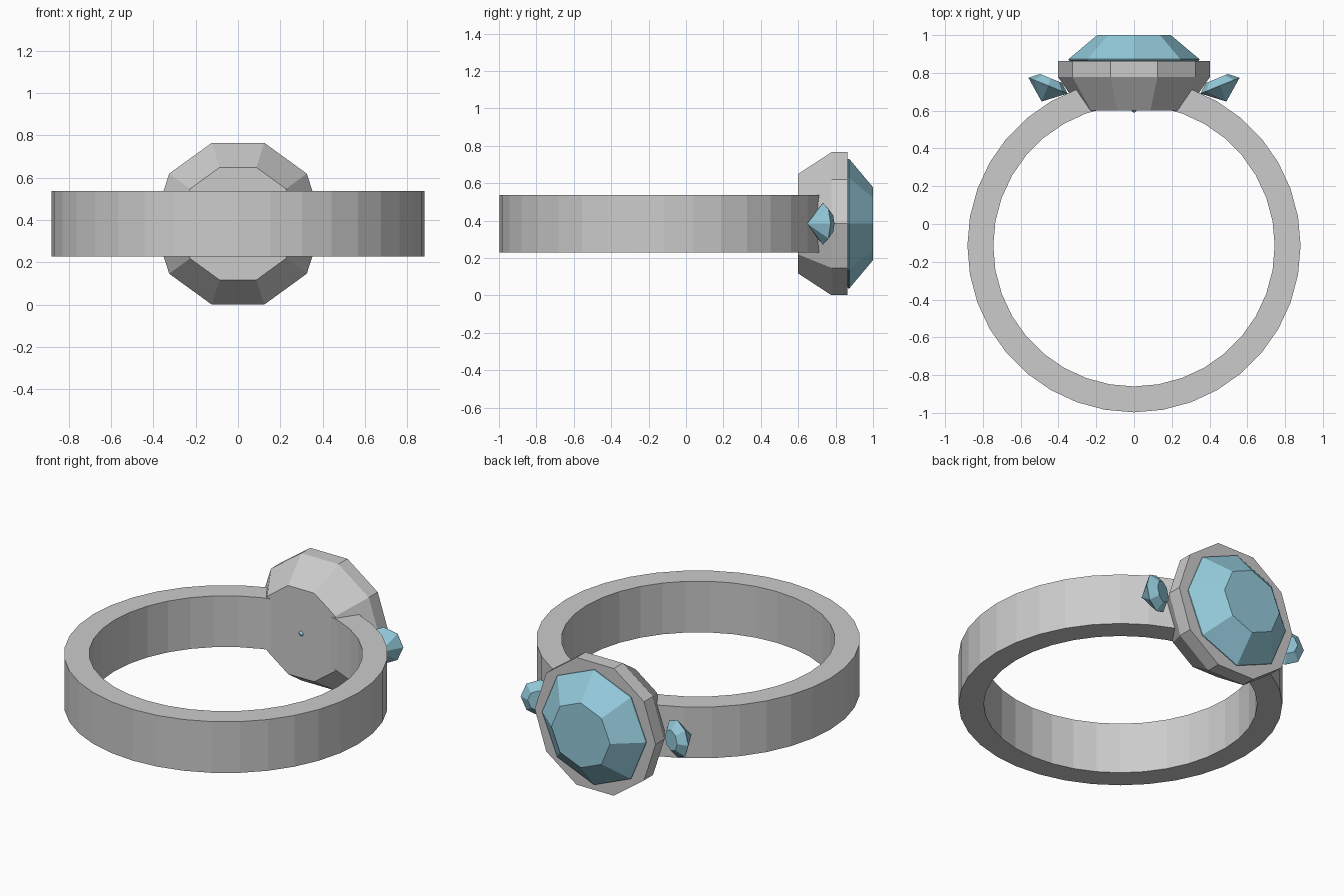
import bpy, bmesh, math
from mathutils import Matrix, Vector

if "Cube" in bpy.data.objects:
    bpy.data.objects.remove(bpy.data.objects["Cube"])

ZC = 0.383  # height of the ring's mid plane

stone = bpy.data.materials.new("pale_blue_stone")
stone.diffuse_color = (0.30, 0.60, 0.72, 1)
stone.use_nodes = True
stone.node_tree.nodes["Principled BSDF"].inputs["Base Color"].default_value = stone.diffuse_color


def lathe(name, profile, sides, matrix, mat=None, closed=False):
    """Revolve (radius, height) points about local z; radius 0 makes a tip."""
    bm = bmesh.new()
    rings = []
    for r, h in profile:
        if r == 0:
            rings.append([bm.verts.new((0, 0, h))] * sides)
        else:
            rings.append([bm.verts.new((r * math.cos(2 * math.pi * i / sides),
                                        r * math.sin(2 * math.pi * i / sides), h))
                          for i in range(sides)])
    pairs = list(zip(rings, rings[1:]))
    if closed:
        pairs.append((rings[-1], rings[0]))
    for a, b in pairs:
        for i in range(sides):
            j = (i + 1) % sides
            bm.faces.new(list(dict.fromkeys((a[i], a[j], b[j], b[i]))))
    if not closed:
        for r in (rings[0], rings[-1]):
            if len(set(r)) > 1:
                bm.faces.new(r)
    bmesh.ops.transform(bm, matrix=matrix, verts=bm.verts)
    bmesh.ops.recalc_face_normals(bm, faces=bm.faces)
    me = bpy.data.meshes.new(name)
    bm.to_mesh(me)
    bm.free()
    if mat:
        me.materials.append(mat)
    ob = bpy.data.objects.new(name, me)
    bpy.context.collection.objects.link(ob)
    return ob


def facing_back(pos, turn=0.0, scale=1.0):
    """Local z points to +y, then turns about world z."""
    return (Matrix.Translation(Vector(pos)) @ Matrix.Rotation(turn, 4, 'Z')
            @ Matrix.Rotation(-math.pi / 2, 4, 'X') @ Matrix.Scale(scale, 4))


# finger band
lathe("band", [(0.745, -0.154), (0.882, -0.154), (0.882, 0.154), (0.745, 0.154)],
      36, Matrix.Translation((0, -0.115, ZC)) @ Matrix.Rotation(math.pi / 2, 4, 'Z'),
      closed=True)

# ten-sided setting
lathe("setting", [(0.28, 0.60), (0.402, 0.778), (0.402, 0.863)], 10,
      facing_back((0, 0, ZC)))

# cut stones: tip, girdle, table
gem = [(0, -0.285), (0.346, -0.005), (0.346, 0.0), (0.195, 0.127)]
lathe("main_stone", gem, 8, facing_back((0, 0.873, ZC)), stone)
for side, label in ((1, "right"), (-1, "left")):
    lathe(label + "_stone", gem, 8,
          facing_back((side * 0.455, 0.733, ZC), side * math.radians(22), 0.32), stone)
